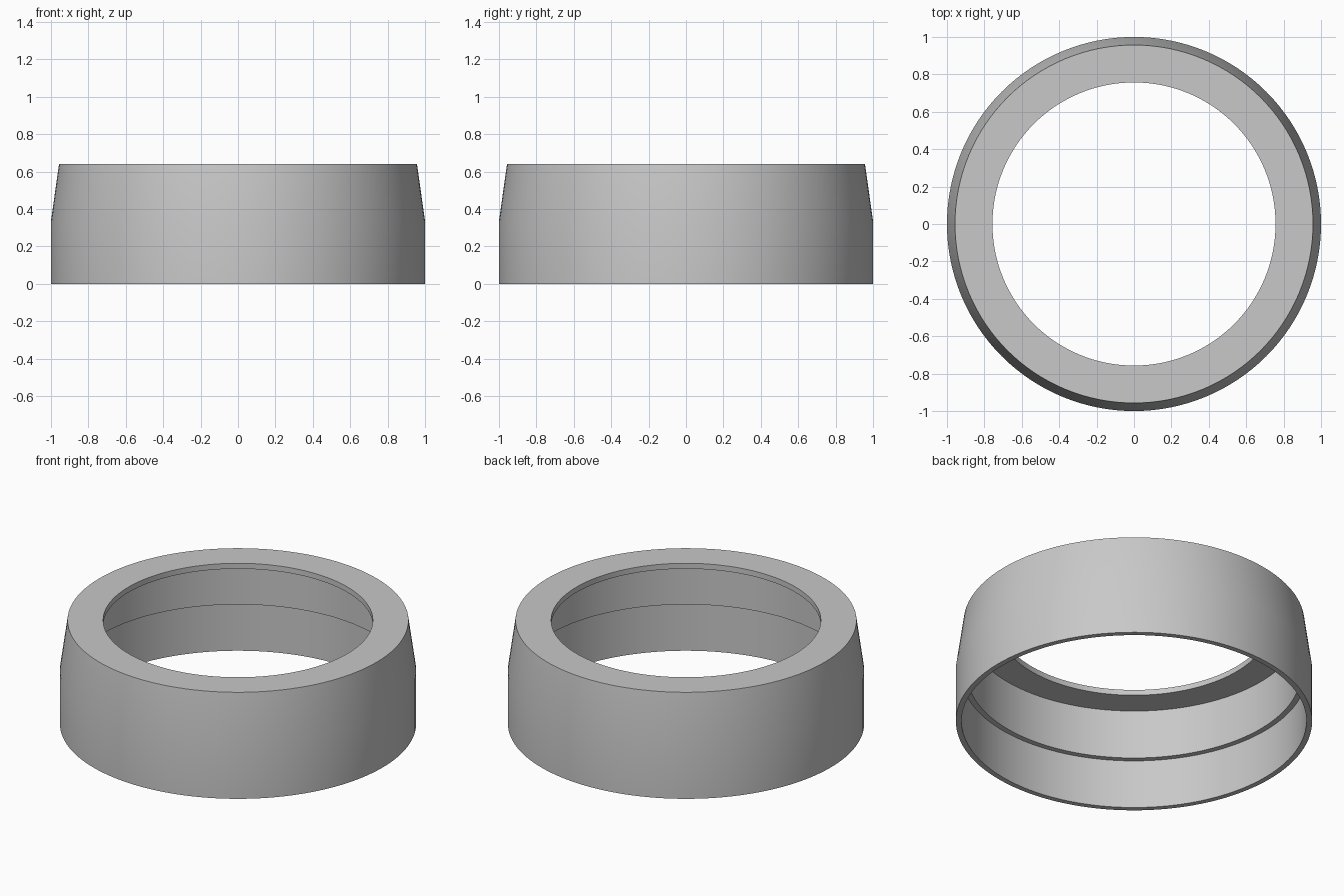
import bpy
import bmesh
import math

cube = bpy.data.objects.get("Cube")
if cube:
    bpy.data.objects.remove(cube, do_unlink=True)

# Plain grey material
grey = bpy.data.materials.new("light_grey")
grey.use_nodes = True
colour = (0.58, 0.58, 0.58, 1.0)
grey.diffuse_color = colour
grey.node_tree.nodes["Principled BSDF"].inputs["Base Color"].default_value = colour

# Closed wall section (radius, height): outer wall, taper, top flange, stepped bore
section = [
    (1.0, 0.0), (1.0, 0.335), (0.957, 0.64),
    (0.757, 0.64), (0.757, 0.606),
    (0.935, 0.606), (0.935, 0.302),
    (0.968, 0.302), (0.968, 0.0),
]

# Revolve the section around the vertical axis
bm = bmesh.new()
verts = [bm.verts.new((r, 0, z)) for r, z in section]
edges = [bm.edges.new((v, verts[(i + 1) % len(verts)])) for i, v in enumerate(verts)]
bmesh.ops.spin(bm, geom=verts + edges, cent=(0, 0, 0), axis=(0, 0, 1),
               angle=math.tau, steps=128, use_merge=True)
bmesh.ops.remove_doubles(bm, verts=bm.verts[:], dist=0.0001)
bmesh.ops.recalc_face_normals(bm, faces=bm.faces[:])
mesh = bpy.data.meshes.new("collar_ring")
bm.to_mesh(mesh)
bm.free()
mesh.materials.append(grey)

ring = bpy.data.objects.new("collar_ring", mesh)
bpy.context.collection.objects.link(ring)

# Smooth round walls with crisp rims
bpy.ops.object.select_all(action="DESELECT")
ring.select_set(True)
bpy.context.view_layer.objects.active = ring
bpy.ops.object.shade_smooth_by_angle(angle=math.radians(30))
